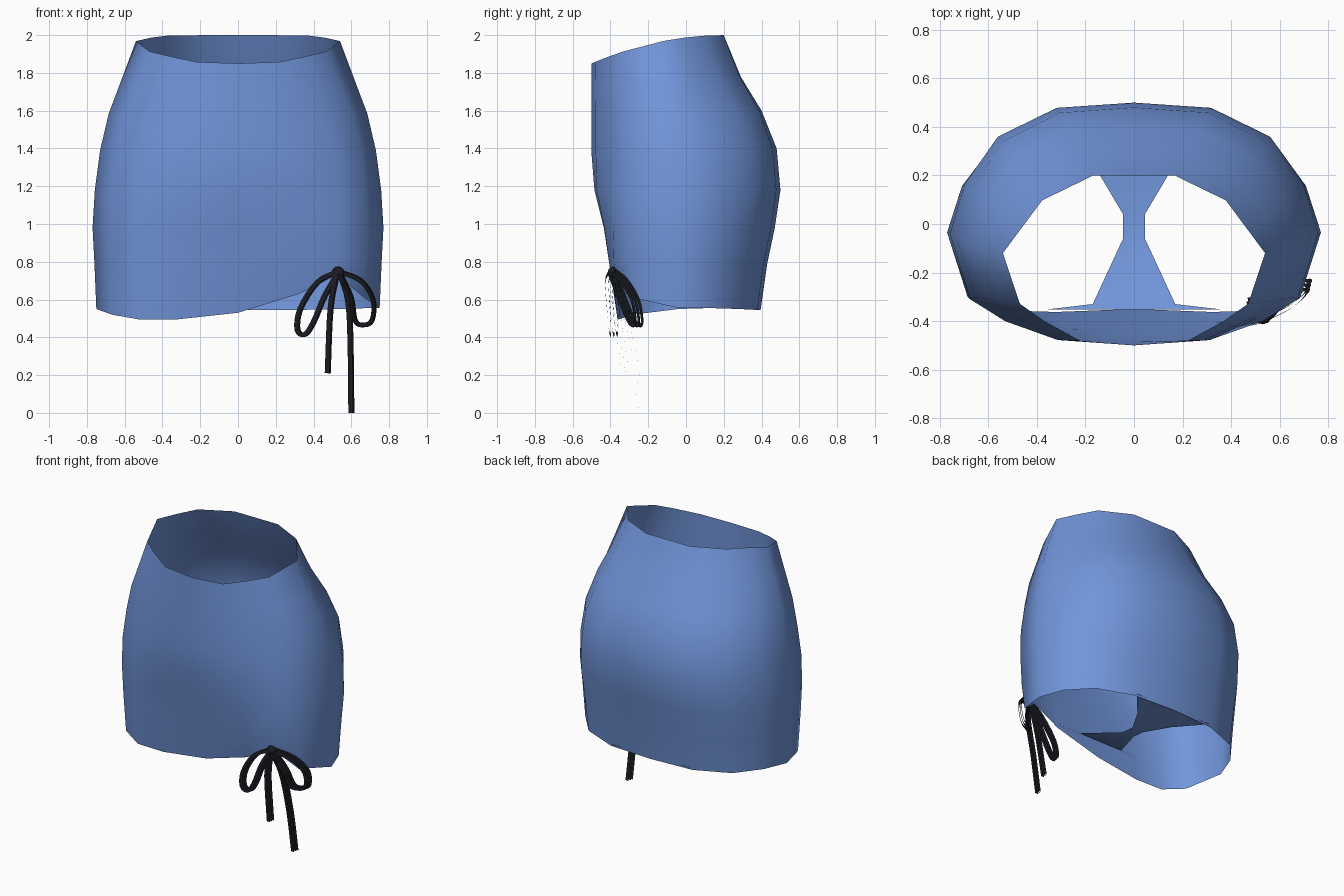
import bpy
import bmesh
import math
from mathutils import Vector

cube = bpy.data.objects.get("Cube")
if cube:
    bpy.data.objects.remove(cube, do_unlink=True)


def make_material(name, colour):
    mat = bpy.data.materials.new(name)
    mat.diffuse_color = colour
    mat.use_nodes = True
    shader = mat.node_tree.nodes["Principled BSDF"]
    shader.inputs["Base Color"].default_value = colour
    shader.inputs["Roughness"].default_value = 0.9
    return mat


cloth = make_material("soft_blue_cloth", (0.165, 0.30, 0.70, 1))
dark = make_material("near_black_cord", (0.012, 0.013, 0.018, 1))


def lerp(a, b, t):
    return a + (b - a) * t


def mesh_object(name, bm, material):
    mesh = bpy.data.meshes.new(name)
    bm.to_mesh(mesh)
    bm.free()
    mesh.materials.append(material)
    obj = bpy.data.objects.new(name, mesh)
    bpy.context.collection.objects.link(obj)
    bpy.ops.object.select_all(action="DESELECT")
    obj.select_set(True)
    bpy.context.view_layer.objects.active = obj
    bpy.ops.object.shade_smooth_by_angle(angle=math.radians(50))


# Half outline, front centre to back centre: width share at waist and hips,
# then depth share to the front (negative) or back (positive) at waist and hem
outline = [
    (0, 0, -1, -1), (0.41, 0.43, -0.95, -1.04), (0.68, 0.70, -0.74, -1.02),
    (0.87, 0.89, -0.55, -0.78), (1, 1, 0, 0), (0.85, 0.92, 0.34, 0.38),
    (0.70, 0.74, 0.68, 0.74), (0.31, 0.42, 1, 0.96), (0, 0, 1, 1),
]
columns = [(1, c) for c in outline] + [(-1, c) for c in outline[-2:0:-1]]

# Rings: front y, back y, half width, side y, back height, drop to the front
rings = [
    (-0.50, 0.20, 0.54, -0.12, 2.00, 0.15),
    (-0.50, 0.29, 0.62, -0.10, 1.78, 0.10),
    (-0.50, 0.40, 0.685, -0.08, 1.60, 0.06),
    (-0.50, 0.48, 0.73, -0.06, 1.40, 0.03),
    (-0.485, 0.50, 0.758, -0.04, 1.18, 0),
    (-0.435, 0.47, 0.77, -0.035, 0.98, 0),
    (-0.40, 0.43, 0.76, -0.035, 0.79, 0),
    (-0.35, 0.395, 0.75, -0.04, 0.55, 0),
]

# Hem height per column, gathered upward at the bow
hem = [0.53, 0.63, 0.73, 0.61, 0.555, 0.555, 0.55, 0.545,
       0.545, 0.545, 0.55, 0.555, 0.55, 0.52, 0.495, 0.495]


def skirt():
    bm = bmesh.new()
    loops = []
    for r, (front, back, width, side, top, drop) in enumerate(rings):
        hips = min(1, r / 3)
        low = max(0, (r - 3) / (len(rings) - 4))
        loop = []
        for i, (sign, (w_top, w_hip, d_top, d_low)) in enumerate(columns):
            d = lerp(d_top, d_low, hips if d_top > 0 else low)
            y = side + (d * (back - side) if d > 0 else -d * (front - side))
            s = (y - front) / (back - front)
            z = hem[i] if r == len(rings) - 1 else top - drop * (1 - s) ** 2
            x = sign * width * lerp(w_top, w_hip, hips)
            loop.append(bm.verts.new((x, y, z)))
        loops.append(loop)
    n = len(columns)
    for upper, lower in zip(loops, loops[1:]):
        for i in range(n):
            j = (i + 1) % n
            bm.faces.new((lower[i], lower[j], upper[j], upper[i]))
    mesh_object("skirt", bm, cloth)


skirt()

# Inner strap joining the front and back hems: y, half width, height
strap = [(-0.352, 0.36, 0.65), (-0.33, 0.17, 0.635), (-0.06, 0.045, 0.57),
         (0.04, 0.045, 0.56), (0.20, 0.14, 0.56), (0.385, 0.30, 0.56)]
bm = bmesh.new()
pairs = [[bm.verts.new((s * w, y, z)) for s in (-1, 1)] for y, w, z in strap]
for a, b in zip(pairs, pairs[1:]):
    bm.faces.new((a[0], b[0], b[1], a[1]))
mesh_object("inner_strap", bm, cloth)


def smooth_path(points, steps=4):
    # Catmull-Rom curve through the points
    p = [Vector(q) for q in points]
    p = [2 * p[0] - p[1]] + p + [2 * p[-1] - p[-2]]
    path = []
    for a, b, c, d in zip(p, p[1:], p[2:], p[3:]):
        for k in range(steps):
            t = k / steps
            path.append(0.5 * (2 * b + (c - a) * t
                               + (2 * a - 5 * b + 4 * c - d) * t * t
                               + (3 * b - a - 3 * c + d) * t ** 3))
    return path + [p[-2]]


# Bow made of layered flat ribbons that face the front
def ribbon(name, points, facing):
    path = smooth_path(points)
    normal = Vector(facing).normalized()
    bm = bmesh.new()
    for layer in (-1, 0, 1):
        shift = Vector((0.004, 0.018, 0)) * layer
        rows = []
        for i, point in enumerate(path):
            along = path[min(i + 1, len(path) - 1)] - path[max(i - 1, 0)]
            across = along.cross(normal).normalized() * 0.012
            rows.append([bm.verts.new(point + shift + across * s)
                         for s in (-1, 1)])
        for a, b in zip(rows, rows[1:]):
            bm.faces.new((a[0], a[1], b[1], b[0]))
    mesh_object(name, bm, dark)


ribbon("bow_loop_right", [
    (0.53, -0.39, 0.75), (0.42, -0.41, 0.69), (0.33, -0.40, 0.55),
    (0.315, -0.39, 0.44), (0.355, -0.38, 0.415), (0.40, -0.38, 0.48),
    (0.46, -0.39, 0.62), (0.53, -0.39, 0.74)], (0, -1, 0))
ribbon("bow_loop_left", [
    (0.53, -0.39, 0.75), (0.65, -0.33, 0.70), (0.715, -0.27, 0.60),
    (0.71, -0.25, 0.49), (0.66, -0.26, 0.465), (0.62, -0.29, 0.49),
    (0.60, -0.34, 0.61), (0.54, -0.39, 0.74)], (0.6, -0.8, 0))
ribbon("bow_tail_short", [
    (0.525, -0.39, 0.74), (0.49, -0.37, 0.55), (0.475, -0.32, 0.21)],
    (0, -1, 0))
ribbon("bow_tail_long", [
    (0.54, -0.39, 0.74), (0.585, -0.345, 0.58), (0.597, -0.28, 0.3),
    (0.60, -0.23, 0.0)], (0, -1, 0))

# Knot at the top of the bow
bpy.ops.mesh.primitive_uv_sphere_add(
    segments=8, ring_count=6, radius=0.033, location=(0.53, -0.39, 0.745))
knot = bpy.context.object
knot.name = "bow_knot"
knot.scale = (1, 0.7, 0.9)
knot.data.materials.append(dark)
bpy.ops.object.shade_smooth_by_angle(angle=math.radians(60))
